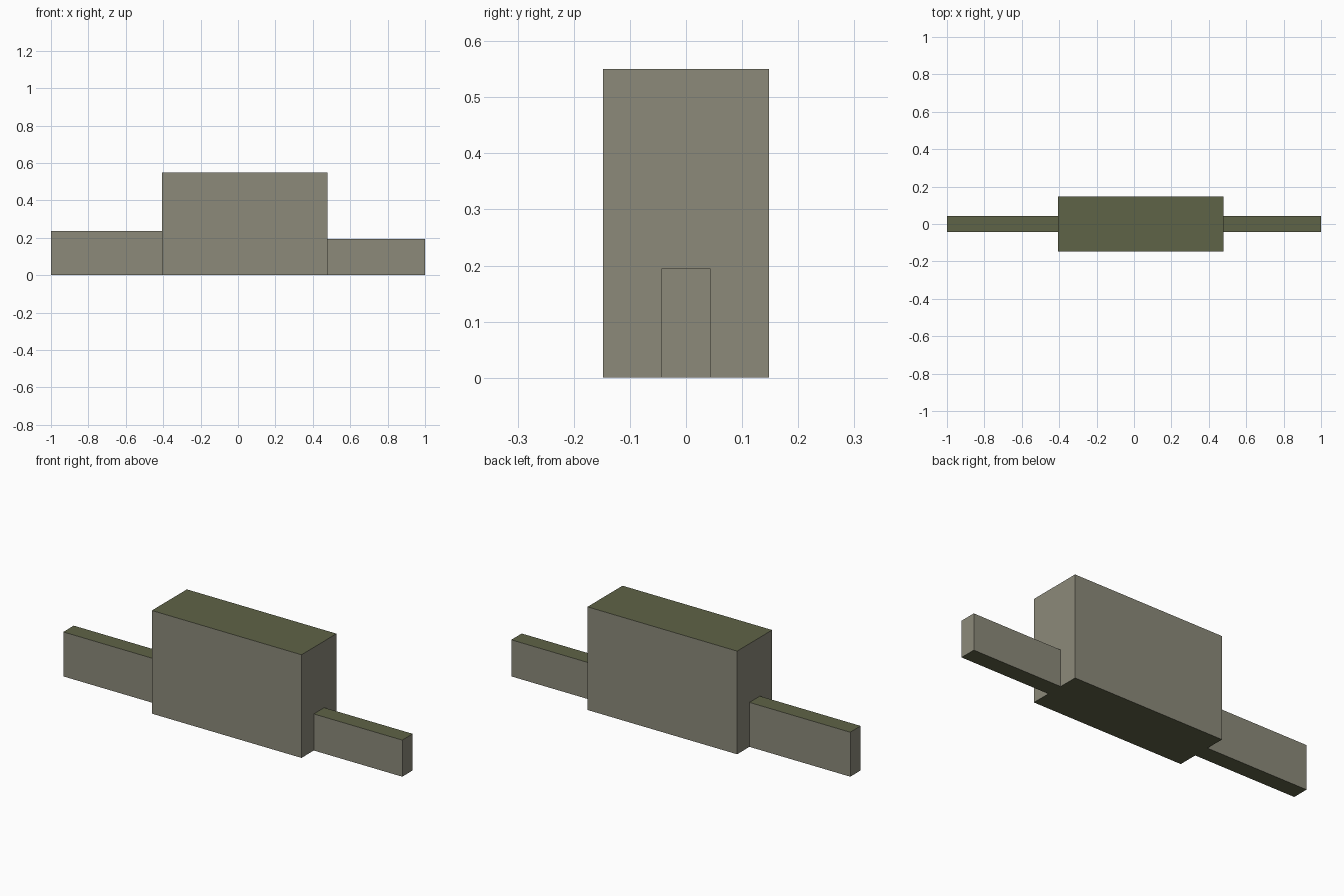
import bpy
import bmesh
from mathutils import Matrix, Vector

cube = bpy.data.objects.get("Cube")
if cube:
    bpy.data.objects.remove(cube, do_unlink=True)


def material(name, rgb):
    mat = bpy.data.materials.new(name)
    mat.use_nodes = True
    color = (*rgb, 1.0)
    mat.diffuse_color = color
    mat.node_tree.nodes["Principled BSDF"].inputs["Base Color"].default_value = color
    return mat


wall = material("warm grey wall", (0.262, 0.254, 0.195))
roof = material("olive roof", (0.114, 0.125, 0.063))


def block(name, x0, x1, depth, height):
    """Box standing on the ground, with olive horizontal faces and grey walls."""
    bm = bmesh.new()
    size = Vector((x1 - x0, depth, height))
    center = Vector(((x0 + x1) / 2, 0, height / 2))
    bmesh.ops.create_cube(bm, size=1, matrix=Matrix.LocRotScale(center, None, size))
    bm.normal_update()
    for face in bm.faces:
        face.material_index = 1 if abs(face.normal.z) > 0.5 else 0
    mesh = bpy.data.meshes.new(name)
    bm.to_mesh(mesh)
    bm.free()
    mesh.materials.append(wall)
    mesh.materials.append(roof)
    obj = bpy.data.objects.new(name, mesh)
    bpy.context.collection.objects.link(obj)
    return obj


# Tall central hall with a lower, narrow wing at each end
RIGHT_END, LEFT_END = -0.405, 0.478
block("main_hall", RIGHT_END, LEFT_END, 0.295, 0.55)
block("right_wing", -1.0, RIGHT_END, 0.088, 0.237)
block("left_wing", LEFT_END, 1.0, 0.088, 0.195)
